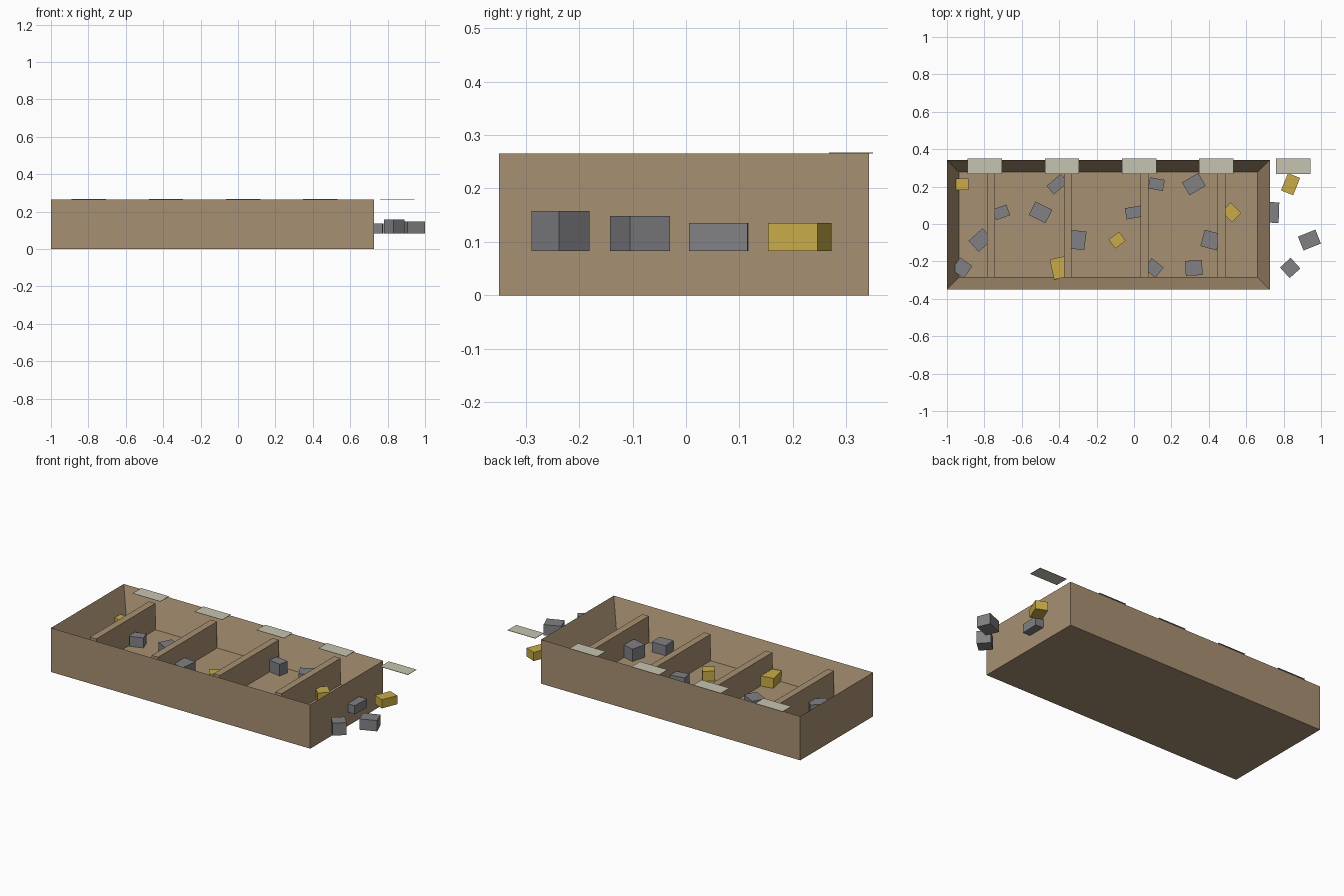
import bpy
import bmesh
from math import radians
from mathutils import Matrix, Vector

default_cube = bpy.data.objects.get("Cube")
if default_cube:
    bpy.data.objects.remove(default_cube, do_unlink=True)


def make_material(name, red, green, blue):
    material = bpy.data.materials.new(name)
    material.use_nodes = True
    colour = (red, green, blue, 1)
    material.diffuse_color = colour
    shader = next(n for n in material.node_tree.nodes if n.type == "BSDF_PRINCIPLED")
    shader.inputs["Base Color"].default_value = colour
    return material


wood = make_material("tan wood", 0.39, 0.28, 0.17)
stone = make_material("grey stone", 0.22, 0.22, 0.23)
gold = make_material("yellow ore", 0.58, 0.41, 0.065)
paper = make_material("pale paper", 0.56, 0.55, 0.44)


def finish(name, bm, material):
    mesh = bpy.data.meshes.new(name)
    bm.to_mesh(mesh)
    bm.free()
    mesh.materials.append(material)
    part = bpy.data.objects.new(name, mesh)
    bpy.context.collection.objects.link(part)
    return part


def box_mesh(size):
    bm = bmesh.new()
    bmesh.ops.create_cube(bm, size=1)
    bmesh.ops.scale(bm, vec=size, verts=bm.verts)
    return bm


def add_box(name, centre, size, material, angle=0):
    bm = box_mesh(size)
    turn = Matrix.Rotation(radians(angle), 4, "Z")
    bmesh.ops.transform(bm, matrix=Matrix.Translation(centre) @ turn, verts=bm.verts)
    return finish(name, bm, material)


# Overall dimensions
left, right, front, back = -1, 0.726, -0.35, 0.342
height, wall, floor, divider_top = 0.265, 0.065, 0.083, 0.242
middle_x, middle_y = (left + right) / 2, (front + back) / 2
inner_depth = back - front - 2 * wall

# Open tray: inset the top of a solid box and sink it to the floor
bm = box_mesh((right - left, back - front, height))
bmesh.ops.translate(bm, vec=(middle_x, middle_y, height / 2), verts=bm.verts)
top = max(bm.faces, key=lambda face: face.calc_center_median().z)
bmesh.ops.inset_region(bm, faces=[top], thickness=wall, use_even_offset=True)
bmesh.ops.translate(bm, vec=Vector((0, 0, floor - height)), verts=top.verts)
finish("tray", bm, wood)

# Cross dividers, slightly lower than the rim
for i in range(4):
    add_box(f"divider_{i + 1}",
            (-0.765 + i * 0.411, middle_y, (floor + divider_top) / 2),
            (0.042, inner_depth, divider_top - floor), wood)

# Label plates spaced along the back rim
for i in range(5):
    add_box(f"label_plate_{i + 1}",
            (-0.797 + i * 0.412, 0.309, height + 0.001),
            (0.184, 0.082, 0.002), paper)

# Samples in four rows: x, then width, depth and height in hundredths, angle
sample_rows = {
    0.213: [(-0.92, 7, 6, 5, 0, gold), (-0.41, 10, 6, 6, 40, stone),
            (0.12, 8, 6, 7, -10, stone), (0.32, 10, 8, 6, 30, stone),
            (0.837, 7, 10, 5.2, -22, gold)],
    0.062: [(-0.71, 8, 6, 6, 20, stone), (-0.5, 10, 8, 6, -27, stone),
            (0, 9, 6, 6, 10, stone), (0.52, 8, 7, 6, -45, gold),
            (0.73, 9, 11, 5.2, -2, stone)],
    -0.086: [(-0.82, 10, 8, 6, 42, stone), (-0.3, 8, 10, 6, -7, stone),
             (-0.09, 7, 6, 6, 37, gold), (0.41, 9, 9, 7.5, -15, stone),
             (0.938, 10, 8, 6.5, 22, stone)],
    -0.235: [(-0.92, 8, 8, 6, -35, stone), (-0.4, 8, 11, 6, 12, gold),
             (0.105, 8, 7, 5, -38, stone), (0.32, 9, 8, 6, 3, stone),
             (0.835, 7.7, 7.7, 7.5, 42, stone)],
}
for row, (y, samples) in enumerate(sample_rows.items(), 1):
    for column, (x, width, depth, tall, angle, material) in enumerate(samples, 1):
        size = Vector((width, depth, tall)) / 100
        add_box(f"sample_row{row}_{column}", (x, y, floor + size.z / 2 + 0.0002),
                size, material, angle)
